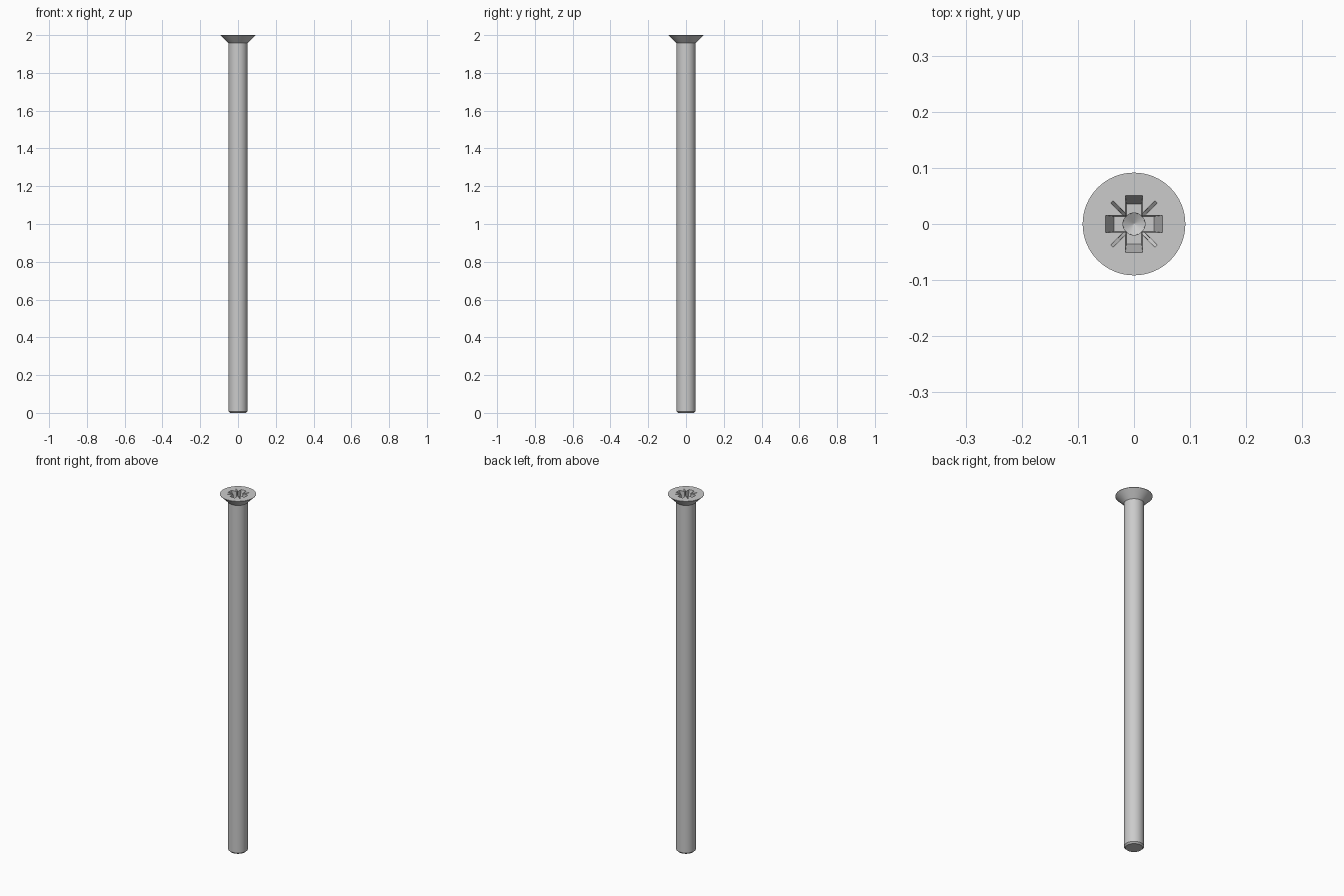
import bpy, bmesh
from math import cos, sin, pi, radians

if "Cube" in bpy.data.objects:
    bpy.data.objects.remove(bpy.data.objects["Cube"])

TOP = 2.0


def new_object(name, bm):
    bmesh.ops.recalc_face_normals(bm, faces=bm.faces)
    mesh = bpy.data.meshes.new(name)
    bm.to_mesh(mesh)
    bm.free()
    obj = bpy.data.objects.new(name, mesh)
    bpy.context.collection.objects.link(obj)
    return obj


def loft(name, rings):
    """Closed solid through rings that all have the same point count."""
    bm = bmesh.new()
    loops = [[bm.verts.new(p) for p in ring] for ring in rings]
    n = len(loops[0])
    for a, b in zip(loops, loops[1:]):
        for i in range(n):
            j = (i + 1) % n
            bm.faces.new((a[i], a[j], b[j], b[i]))
    bm.faces.new(loops[0])
    bm.faces.new(loops[-1])
    return new_object(name, bm)


def turned(name, profile, sides=64):
    return loft(name, [[(r * cos(2 * pi * i / sides), r * sin(2 * pi * i / sides), z)
                        for i in range(sides)] for r, z in profile])


def slot(name, length_top, length_bottom, width_top, width_bottom, depth, angle):
    """Tapered slot cutter through the axis, extended a little above the head."""
    rise = 0.01
    k = rise / depth
    sizes = [(length_bottom, width_bottom, TOP - depth),
             (length_top + (length_top - length_bottom) * k,
              width_top + (width_top - width_bottom) * k, TOP + rise)]
    obj = loft(name, [[(sx * l, sy * w, z) for sx, sy in ((-1, -1), (1, -1), (1, 1), (-1, 1))]
                      for l, w, z in sizes])
    obj.rotation_euler.z = angle
    return obj


# Shank with chamfered end and countersunk head
screw = turned("countersunk_screw", [(0.042, 0), (0.05, 0.008), (0.05, 1.957),
                                     (0.0915, 1.998), (0.0915, TOP)])

# Drive recess: conical core, four broad arms, four thin diagonal slits
cutters = [turned("core_cutter", [(0.001, TOP - 0.073), (0.0195, TOP - 0.062),
                                  (0.0225, TOP + 0.01)], 32)]
for i in range(2):
    cutters.append(slot("arm_cutter", 0.051, 0.036, 0.0155, 0.0135, 0.058, radians(90 * i)))
    cutters.append(slot("slit_cutter", 0.056, 0.018, 0.0028, 0.0022, 0.045, radians(45 + 90 * i)))

bpy.context.view_layer.objects.active = screw
screw.select_set(True)
for cutter in cutters:
    cutter.hide_render = True
    mod = screw.modifiers.new("recess", 'BOOLEAN')
    mod.operation = 'DIFFERENCE'
    mod.solver = 'EXACT'
    mod.object = cutter
    bpy.ops.object.modifier_apply(modifier=mod.name)
for cutter in cutters:
    bpy.data.objects.remove(cutter)

bpy.ops.object.shade_smooth_by_angle(angle=radians(25))
